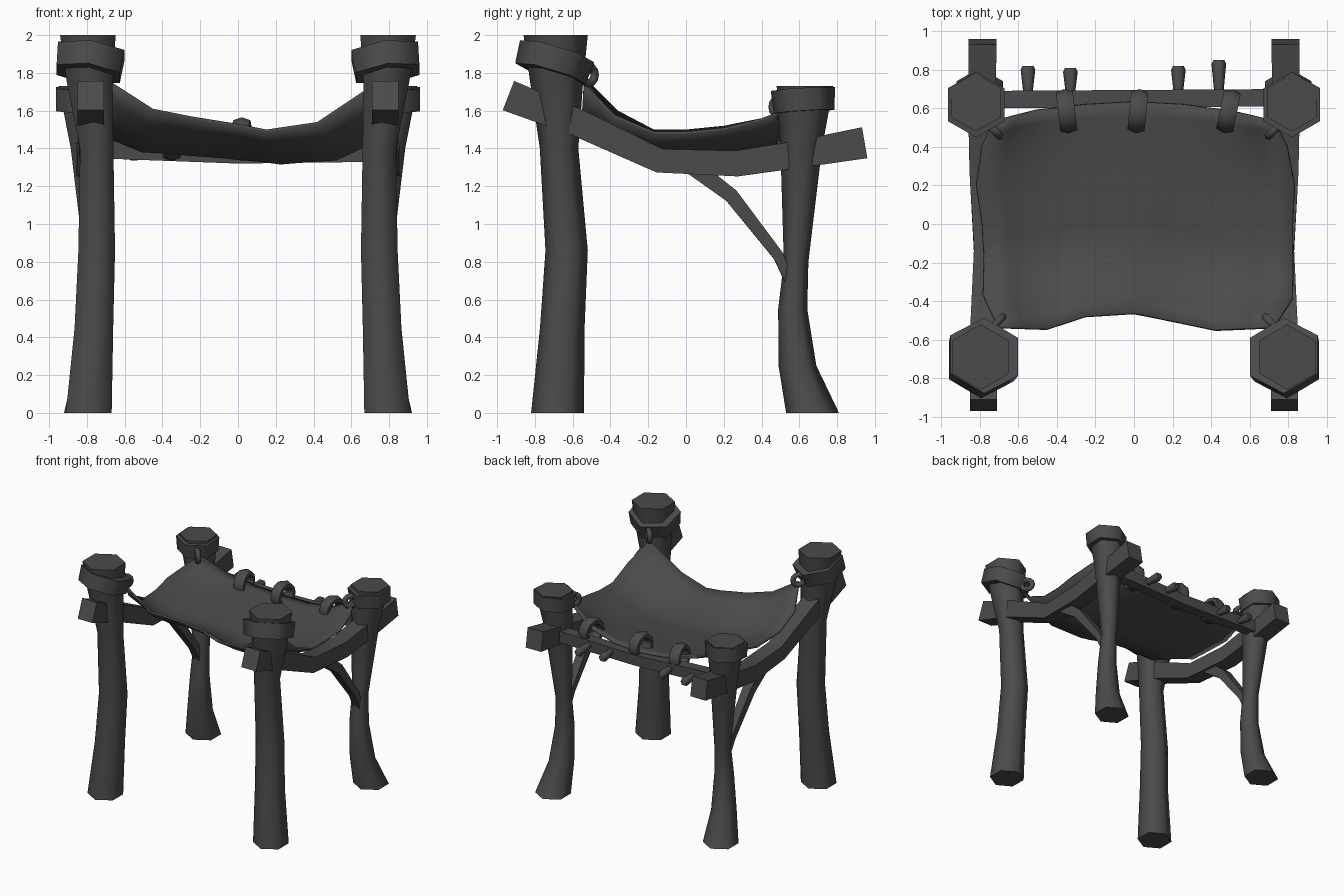
import bpy, bmesh, math
from mathutils import Vector, Matrix

if "Cube" in bpy.data.objects:
    bpy.data.objects.remove(bpy.data.objects["Cube"])

dark = bpy.data.materials.new("dark_grey")
dark.diffuse_color = (.07, .07, .07, 1)
dark.use_nodes = True
dark.node_tree.nodes["Principled BSDF"].inputs["Base Color"].default_value = dark.diffuse_color


def finish(name, bm, angle=30):
    bmesh.ops.recalc_face_normals(bm, faces=bm.faces)
    me = bpy.data.meshes.new(name)
    bm.to_mesh(me)
    bm.free()
    me.materials.append(dark)
    ob = bpy.data.objects.new(name, me)
    bpy.context.collection.objects.link(ob)
    bpy.context.view_layer.objects.active = ob
    ob.select_set(True)
    bpy.ops.object.shade_smooth_by_angle(angle=math.radians(angle))
    ob.select_set(False)
    return ob


def sweep(name, pts, sizes, n, ref, fixed=None, angle=30):
    """Sweep an n-gon along pts; sizes are (half width, half height) radii."""
    bm = bmesh.new()
    pts = [Vector(p) for p in pts]
    rings = []
    off = math.pi / 4 if n == 4 else 0
    k = math.sqrt(2) if n == 4 else 1
    for i, p in enumerate(pts):
        t = fixed or (pts[min(i + 1, len(pts) - 1)] - pts[max(i - 1, 0)])
        t = Vector(t).normalized()
        a = Vector(ref).cross(t).normalized()
        b = t.cross(a)
        rw, rh = sizes[i]
        rings.append([bm.verts.new(p + a * rw * k * math.cos(off + math.tau * j / n)
                                   + b * rh * k * math.sin(off + math.tau * j / n)) for j in range(n)])
    for r, s in zip(rings, rings[1:]):
        for j in range(n):
            bm.faces.new((r[j], r[(j + 1) % n], s[(j + 1) % n], s[j]))
    bm.faces.new(rings[0])
    bm.faces.new(rings[-1])
    return finish(name, bm, angle)


def post(name, s, rows):
    # rows of (x, y, z, radius); hexagon corners point along y
    return sweep(name, [(s * x, y, z) for x, y, z, r in rows],
                 [(r, r) for *_, r in rows], 6, (1, 0, 0), (0, 0, 1), 65)


def band(name, c, r, h, tx, ty):
    bm = bmesh.new()
    m = Matrix.Translation(c) @ Matrix.Rotation(tx, 4, 'X') @ Matrix.Rotation(ty, 4, 'Y')
    bmesh.ops.create_cone(bm, cap_ends=True, segments=6, radius1=r * .95, radius2=r, depth=h, matrix=m)
    return finish(name, bm, 65)


def ring(name, c, major, minor, yaw, wide=1.0):
    # vertical loop whose axis is x before the yaw turn
    bpy.ops.mesh.primitive_torus_add(major_segments=12, minor_segments=6,
                                     major_radius=major, minor_radius=minor)
    ob = bpy.context.object
    ob.name = name
    ob.data.materials.append(dark)
    ob.data.transform(Matrix.Translation(c) @ Matrix.Rotation(yaw, 4, 'Z')
                      @ Matrix.Rotation(math.pi / 2, 4, 'Y') @ Matrix.Diagonal((1, 1, wide, 1)))
    bpy.ops.object.shade_smooth_by_angle(angle=math.radians(65))
    ob.select_set(False)


for side, s in (("left", -1), ("right", 1)):
    # posts
    post(f"front_post_{side}", s, [(.79, -.68, 0, .14), (.763, -.655, .45, .118), (.748, -.632, .86, .112),
                                   (.748, -.672, 1.4, .102), (.785, -.685, 1.75, .14), (.795, -.69, 2, .17)])
    post(f"back_post_{side}", s, [(.80, .67, 0, .14), (.775, .59, .25, .1), (.76, .565, .55, .077),
                                  (.757, .583, .8, .065), (.79, .61, 1.4, .11), (.82, .63, 1.73, .15)])
    # wrapped bands
    band(f"front_band_{side}", (s * .785, -.70, 1.855), .205, .125, -.29, -s * .13)
    band(f"back_band_{side}", (s * .82, .622, 1.655), .17, .12, .06, -s * .04)
    # side rail
    sweep(f"side_rail_{side}",
          [(s * .78, -.94, 1.68), (s * .78, -.57, 1.535), (s * .765, -.14, 1.335),
           (s * .785, .27, 1.32), (s * .79, .6, 1.37), (s * .785, .945, 1.43)],
          [(.07, .083), (.07, .072), (.065, .064), (.068, .068), (.07, .072), (.073, .083)], 4, (0, 0, 1))
    # curved brace
    sweep(f"brace_{side}", [(s * .77, .04, 1.30), (s * .77, .24, 1.15), (s * .765, .49, .83), (s * .76, .57, .64)],
          [(.04, .045), (.038, .038), (.033, .028), (.025, .02)], 4, (0, 0, 1))
    # corner ties
    ring(f"front_tie_{side}", (s * .715, -.515, 1.79), .045, .023, s * math.pi / 4)
    ring(f"back_tie_{side}", (s * .73, .49, 1.62), .045, .023, -s * math.pi / 4)

# back rail
sweep("back_rail", [(-.8, .645, 1.40), (0, .65, 1.365), (.8, .655, 1.38)],
      [(.045, .05), (.045, .045), (.045, .05)], 4, (0, 0, 1))

# cloth loops round the back rail
for i, (x, yaw) in enumerate(((-.35, .12), (.02, -.1), (.49, -.2))):
    ring(f"cloth_loop_{i}", (x, .585, 1.45), .085, .03, yaw, 1.7)

# tie pegs sticking out behind
for i, (x, y) in enumerate(((-.55, .82), (-.33, .81), (.23, .82), (.44, .85))):
    sweep(f"peg_{i}", [(x, .66, 1.38), (x, y - .02, 1.37), (x, y, 1.37)],
          [(.022, .022), (.038, .038), (.028, .028)], 6, (0, 0, 1), None, 65)

# sagging cloth: Coons patch between four edge curves
P = lambda *ps: [Vector(p) for p in ps]
front = P((-.70, -.53, 1.77), (-.45, -.54, 1.61), (-.25, -.475, 1.57), (0, -.46, 1.53), (.15, -.49, 1.50),
          (.42, -.545, 1.54), (.72, -.53, 1.74))
back = P((-.72, .53, 1.61), (-.5, .59, 1.49), (-.25, .62, 1.44), (0, .635, 1.42), (.25, .62, 1.43),
         (.5, .585, 1.48), (.72, .53, 1.61))
left = P(front[0], (-.78, -.36, 1.60), (-.775, -.17, 1.50), (-.785, 0, 1.50), (-.815, .2, 1.52),
         (-.785, .4, 1.56), back[0])
right = P(front[-1], (.82, -.38, 1.58), (.82, -.17, 1.49), (.82, 0, 1.49), (.83, .2, 1.51),
          (.79, .4, 1.56), back[-1])
N = 12


def at(c, t):
    f = t * (len(c) - 1)
    i = min(int(f), len(c) - 2)
    return c[i].lerp(c[i + 1], f - i)


bm = bmesh.new()
grid = []
for j in range(N + 1):
    v = j / N
    row = []
    for i in range(N + 1):
        u = i / N
        p = at(front, u).lerp(at(back, u), v) + at(left, v).lerp(at(right, v), u)
        p -= front[0].lerp(front[-1], u).lerp(back[0].lerp(back[-1], u), v)
        p.z += .08 * 16 * u * (1 - u) * v * (1 - v)
        row.append(bm.verts.new(p))
    grid.append(row)
for j in range(N):
    for i in range(N):
        bm.faces.new((grid[j][i], grid[j][i + 1], grid[j + 1][i + 1], grid[j + 1][i]))
cloth = finish("cloth", bm, 50)
mod = cloth.modifiers.new("thickness", 'SOLIDIFY')
mod.thickness = .015
